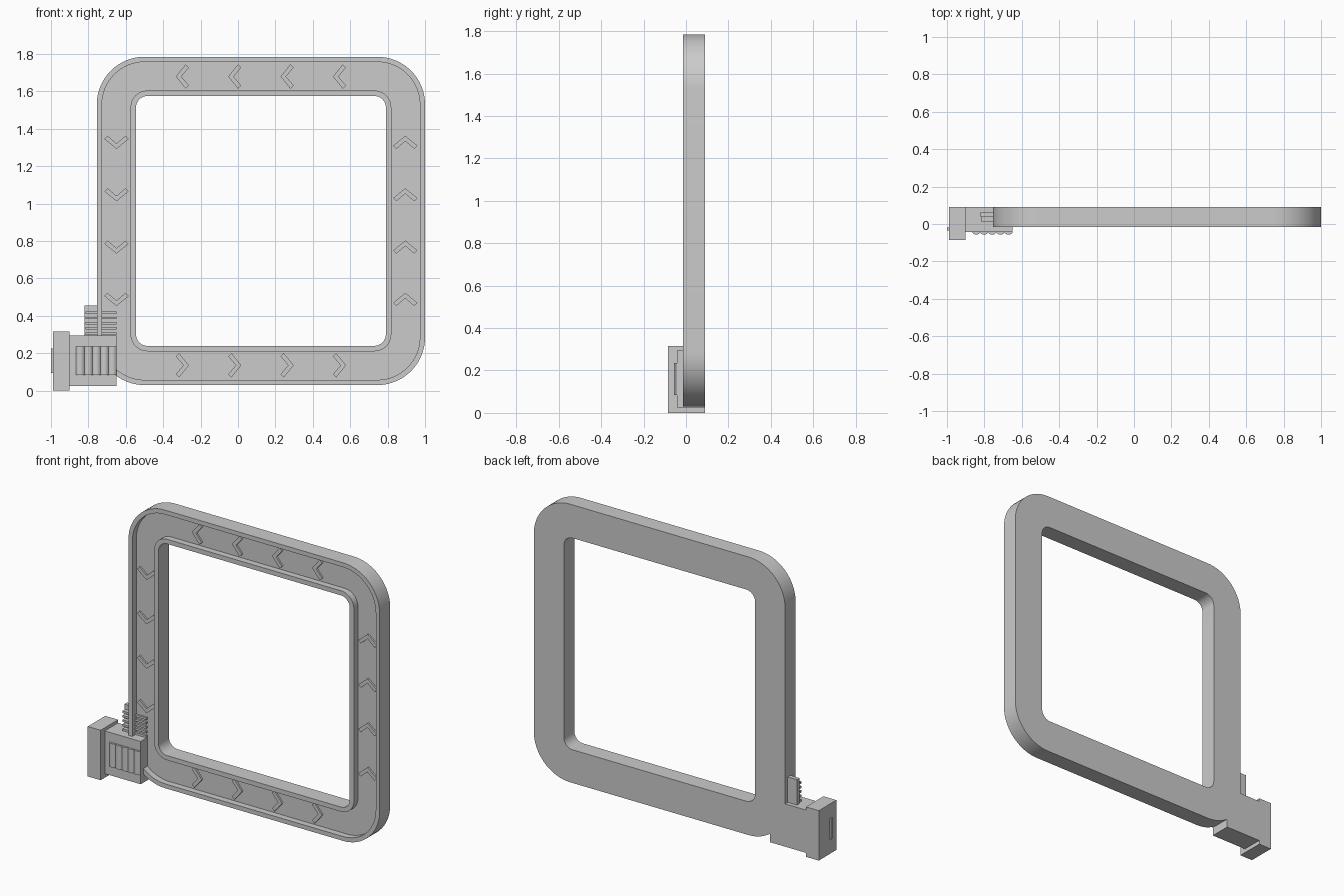
import bpy, bmesh, math
from mathutils import Vector, Matrix

if "Cube" in bpy.data.objects:
    bpy.data.objects.remove(bpy.data.objects["Cube"])

CX, CZ = 0.1225, 0.9075          # centre of the square frame
BACK = 0.09


def finish(name, bm, smooth=False):
    bmesh.ops.recalc_face_normals(bm, faces=bm.faces[:])
    me = bpy.data.meshes.new(name)
    bm.to_mesh(me)
    bm.free()
    ob = bpy.data.objects.new(name, me)
    bpy.context.collection.objects.link(ob)
    if smooth:
        bpy.ops.object.select_all(action='DESELECT')
        ob.select_set(True)
        bpy.context.view_layer.objects.active = ob
        bpy.ops.object.shade_smooth_by_angle(angle=math.radians(30))
    return ob


def prism(name, points, direction, smooth=False):
    """Extrude a closed 3D outline along a vector."""
    bm = bmesh.new()
    face = bm.faces.new([bm.verts.new(p) for p in points])
    ext = bmesh.ops.extrude_face_region(bm, geom=[face])['geom']
    moved = [g for g in ext if isinstance(g, bmesh.types.BMVert)]
    bmesh.ops.translate(bm, verts=moved, vec=Vector(direction))
    return finish(name, bm, smooth)


def box(name, x0, x1, y0, y1, z0, z1):
    pts = [(x0, y0, z0), (x1, y0, z0), (x1, y0, z1), (x0, y0, z1)]
    return prism(name, pts, (0, y1 - y0, 0))


def rounded_square(half, r, y, seg=16):
    pts = []
    for k, (sx, sz) in enumerate([(1, 1), (-1, 1), (-1, -1), (1, -1)]):
        for i in range(seg + 1):
            a = math.pi / 2 * (k + i / seg)
            pts.append((CX + sx * (half - r) + r * math.cos(a), y,
                        CZ + sz * (half - r) + r * math.sin(a)))
    return pts


# square frame with a recessed front channel: (half size, corner radius, y)
section = [(0.8775, 0.255, BACK), (0.8775, 0.255, -0.015), (0.85, 0.228, -0.015),
           (0.85, 0.228, 0.025), (0.697, 0.09, 0.025), (0.697, 0.09, -0.015),
           (0.668, 0.062, -0.015), (0.668, 0.062, BACK)]
bm = bmesh.new()
loops = [[bm.verts.new(p) for p in rounded_square(*s)] for s in section]
for a, b in zip(loops, loops[1:] + loops[:1]):
    for i in range(len(a)):
        j = (i + 1) % len(a)
        bm.faces.new((a[i], a[j], b[j], b[i]))
finish("square_frame", bm, True)

# direction chevrons on the channel floor, four per side
chevron = [(0.035, 0), (-0.018, -0.065), (-0.035, -0.048), (0.006, 0),
           (-0.035, 0.048), (-0.018, 0.065)]
for side, label in enumerate(["bottom", "right", "top", "left"]):
    rot = Matrix.Rotation(-side * math.pi / 2, 3, 'Y')
    for n in range(4):
        pts = [rot @ Vector((u - 0.42 + 0.28 * n, 0, v - 0.772)) + Vector((CX, 0.014, CZ))
               for u, v in chevron]
        prism(f"{label}_chevron_{n + 1}", pts, (0, 0.016, 0))

# clasp in the lower corner
box("clasp_body", -0.90, -0.65, -0.043, BACK, 0.025, 0.295)
box("clasp_end_block", -0.99, -0.90, -0.085, BACK, 0, 0.315)
box("end_block_tab", -1.0, -0.985, -0.035, -0.018, 0.095, 0.225)

# scalloped thumb grip on the clasp front
x0, w = -0.865, 0.043
outline = [(-0.65, -0.03, 0.085), (x0, -0.03, 0.085)]
for k in range(5):
    for i in range(7):
        t = i / 6
        if k and i == 0:
            continue
        outline.append((x0 + w * (k + t), -0.046 - 0.011 * math.sin(math.pi * t) ** 0.6, 0.085))
prism("thumb_grip", outline, (0, 0, 0.15), True)

# upright tab with ribs, passing behind the frame rim
box("upright_tab", -0.82, -0.74, 0.037, 0.064, 0.28, 0.455)
for n in range(5):
    z = 0.298 + 0.028 * n
    box(f"tab_rib_{n + 1}", -0.815, -0.65, 0.012, 0.04, z, z + 0.013)
